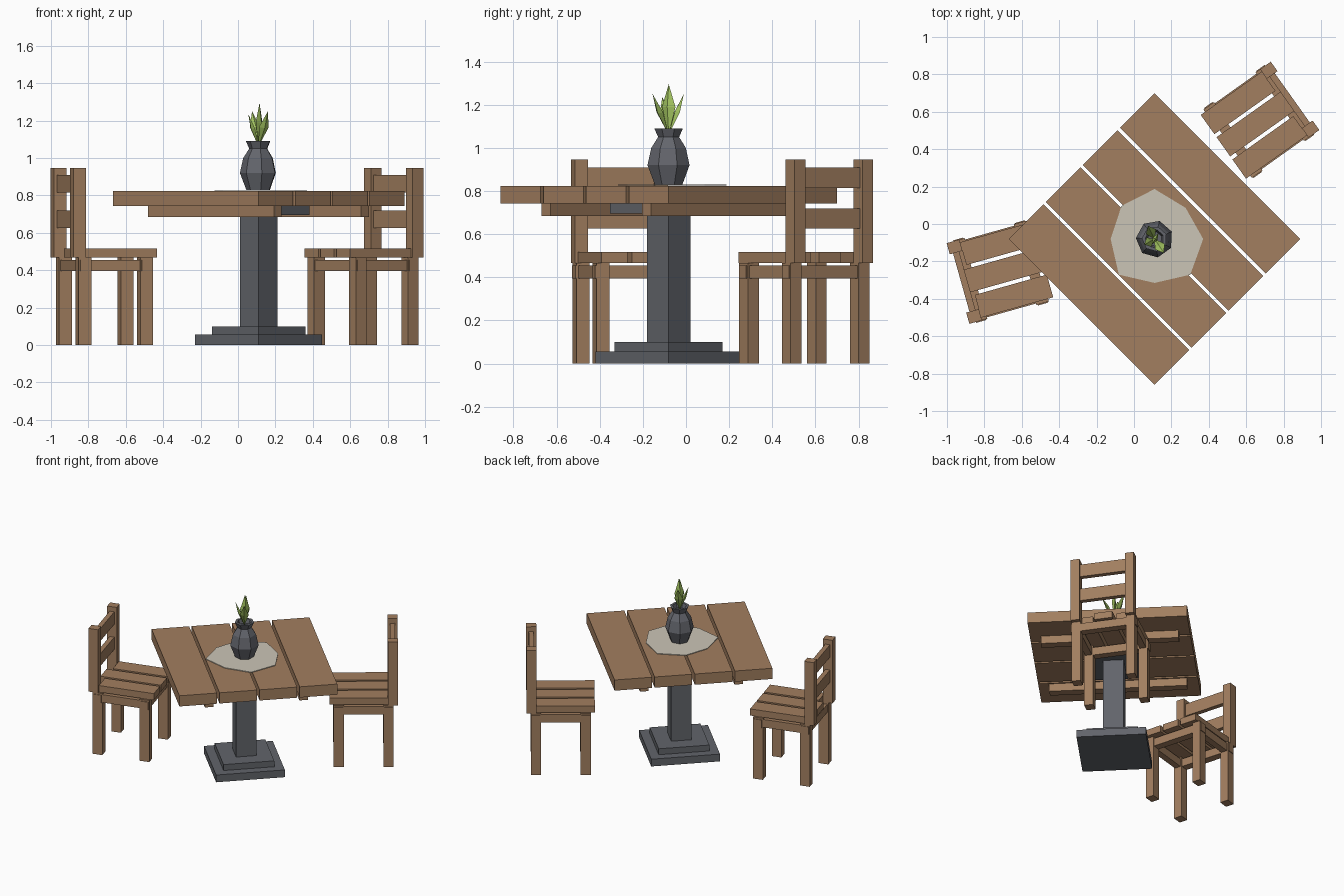
import bpy, bmesh
from math import sin, cos, pi, radians
from mathutils import Matrix, Vector

cube = bpy.data.objects.get("Cube")
if cube:
    bpy.data.objects.remove(cube)


def material(name, r, g, b):
    m = bpy.data.materials.new(name)
    m.use_nodes = True
    m.diffuse_color = (r, g, b, 1)
    m.node_tree.nodes["Principled BSDF"].inputs["Base Color"].default_value = (r, g, b, 1)
    return m


WOOD = material("warm wood", 0.36, 0.21, 0.115)
STONE = material("dark grey stone", 0.12, 0.128, 0.145)
CLAY = material("grey clay", 0.125, 0.13, 0.15)
CLOTH = material("pale linen", 0.60, 0.56, 0.47)
LEAF = material("leaf green", 0.37, 0.56, 0.12)


def add(name, bm, mat, place):
    bmesh.ops.recalc_face_normals(bm, faces=bm.faces)
    mesh = bpy.data.meshes.new(name)
    bm.to_mesh(mesh)
    bm.free()
    mesh.materials.append(mat)
    ob = bpy.data.objects.new(name, mesh)
    ob.matrix_world = place
    bpy.context.collection.objects.link(ob)
    return ob


def box(name, x, y, z, mat, place):
    """Box from (min, max) ranges, in the local frame of place."""
    bm = bmesh.new()
    size = Matrix.Diagonal((x[1] - x[0], y[1] - y[0], z[1] - z[0], 1))
    mid = Matrix.Translation((sum(x) / 2, sum(y) / 2, sum(z) / 2))
    bmesh.ops.create_cube(bm, size=1, matrix=mid @ size)
    return add(name, bm, mat, place)


def frame(x, y, degrees):
    return Matrix.Translation((x, y, 0)) @ Matrix.Rotation(radians(degrees), 4, "Z")


# Table: planks and battens run along local x
table = frame(0.11, -0.08, -45)
half, gap = 0.551, 0.018
pitch = (2 * half + gap) / 4
for i in range(4):
    y0 = -half + i * pitch
    box(f"table_plank_{i + 1}", (-half, half), (y0, y0 + pitch - gap), (0.743, 0.824), WOOD, table)
for side, y in (("a", (-0.36, -0.30)), ("b", (0.30, 0.36))):
    box(f"table_batten_{side}", (-0.475, 0.475), y, (0.685, 0.743), WOOD, table)

# Pedestal
for name, h, z in (("pedestal_foot", 0.24, (0, 0.055)),
                   ("pedestal_step", 0.177, (0.055, 0.1)),
                   ("pedestal_column", 0.071, (0.1, 0.695)),
                   ("pedestal_top_plate", 0.193, (0.695, 0.743))):
    box(name, (-h, h), (-h, h), z, STONE, table)

# Irregular cloth under the vase
centre = frame(0.11, -0.08, 0)
bm = bmesh.new()
radii = (0.26, 0.235, 0.267, 0.25, 0.235, 0.27, 0.235, 0.27)
rim = [bm.verts.new((r * cos(i * pi / 4), r * sin(i * pi / 4), 0.825)) for i, r in enumerate(radii)]
face = bm.faces.new(rim)
top = bmesh.ops.extrude_face_region(bm, geom=[face])["geom"]
bmesh.ops.translate(bm, verts=[v for v in top if isinstance(v, bmesh.types.BMVert)], vec=(0, 0, 0.005))
add("table_cloth", bm, CLOTH, centre)

# Seven-sided vase
bm = bmesh.new()
profile = ((0.065, 0.828), (0.1, 0.92), (0.082, 1.0), (0.05, 1.05),
           (0.068, 1.09), (0.05, 1.09), (0.04, 1.06))
rings = []
for r, z in profile:
    rings.append([bm.verts.new((r * cos(a), r * sin(a), z))
                  for a in (radians(23) + 2 * pi * k / 7 for k in range(7))])
for low, high in zip(rings, rings[1:]):
    for k in range(7):
        n = (k + 1) % 7
        bm.faces.new((low[k], low[n], high[n], high[k]))
bm.faces.new(rings[0])
bm.faces.new(rings[-1])
add("vase", bm, CLAY, centre)


# Pointed faceted leaves
def leaf(name, tip, width, turn):
    bm = bmesh.new()
    base, tip = Vector((0, 0, 1.06)), Vector(tip)
    axis = (tip - base).normalized()
    across = Vector((cos(radians(turn)), sin(radians(turn)), 0))
    across = (across - axis * across.dot(axis)).normalized()
    thick = axis.cross(across)
    mid = base.lerp(tip, 0.55)
    belt = [bm.verts.new(mid + o) for o in (across * width, thick * width * 0.4,
                                            -across * width, -thick * width * 0.4)]
    for end in (bm.verts.new(base), bm.verts.new(tip)):
        for k in range(4):
            bm.faces.new((belt[k], belt[(k + 1) % 4], end))
    add(name, bm, LEAF, centre)


leaf("leaf_centre", (0.005, 0.0, 1.295), 0.036, 60)
leaf("leaf_front", (0.05, -0.075, 1.25), 0.03, 30)
leaf("leaf_back", (-0.035, 0.07, 1.25), 0.03, 25)
leaf("leaf_side", (-0.055, -0.03, 1.235), 0.028, 115)


# Chair: local x runs forward from the rear of the backrest
def chair(prefix, place):
    def part(name, x, y, z):
        box(f"{prefix}_{name}", x, y, z, WOOD, place)

    for s, side in ((1, "left"), (-1, "right")):
        def span(a, b):
            return tuple(sorted((s * a, s * b)))
        outer = span(0.162, 0.224)
        part(f"back_post_{side}", (0, 0.07), outer, (0.467, 0.946))
        part(f"rear_leg_{side}", (0.03, 0.10), outer, (0, 0.467))
        part(f"front_leg_{side}", (0.372, 0.442), outer, (0, 0.467))
        part(f"side_rail_{side}", (0.09, 0.38), span(0.17, 0.216), (0.395, 0.455))
    for name, x in (("rear", 0.065), ("front", 0.407)):
        part(f"{name}_rail", (x - 0.028, x + 0.028), (-0.229, 0.229), (0.395, 0.455))
    for name, z in (("lower", (0.625, 0.718)), ("upper", (0.815, 0.91))):
        part(f"{name}_back_slat", (0.018, 0.052), (-0.17, 0.17), z)
    for i in (-1, 0, 1):
        part(f"seat_plank_{i + 2}", (0.03 if i == 0 else 0.07, 0.47),
             (i * 0.146 - 0.063, i * 0.146 + 0.063), (0.467, 0.517))


chair("chair_a", frame(-0.941, -0.318, 15.7))
chair("chair_b", frame(0.861, 0.685, 215.4))
